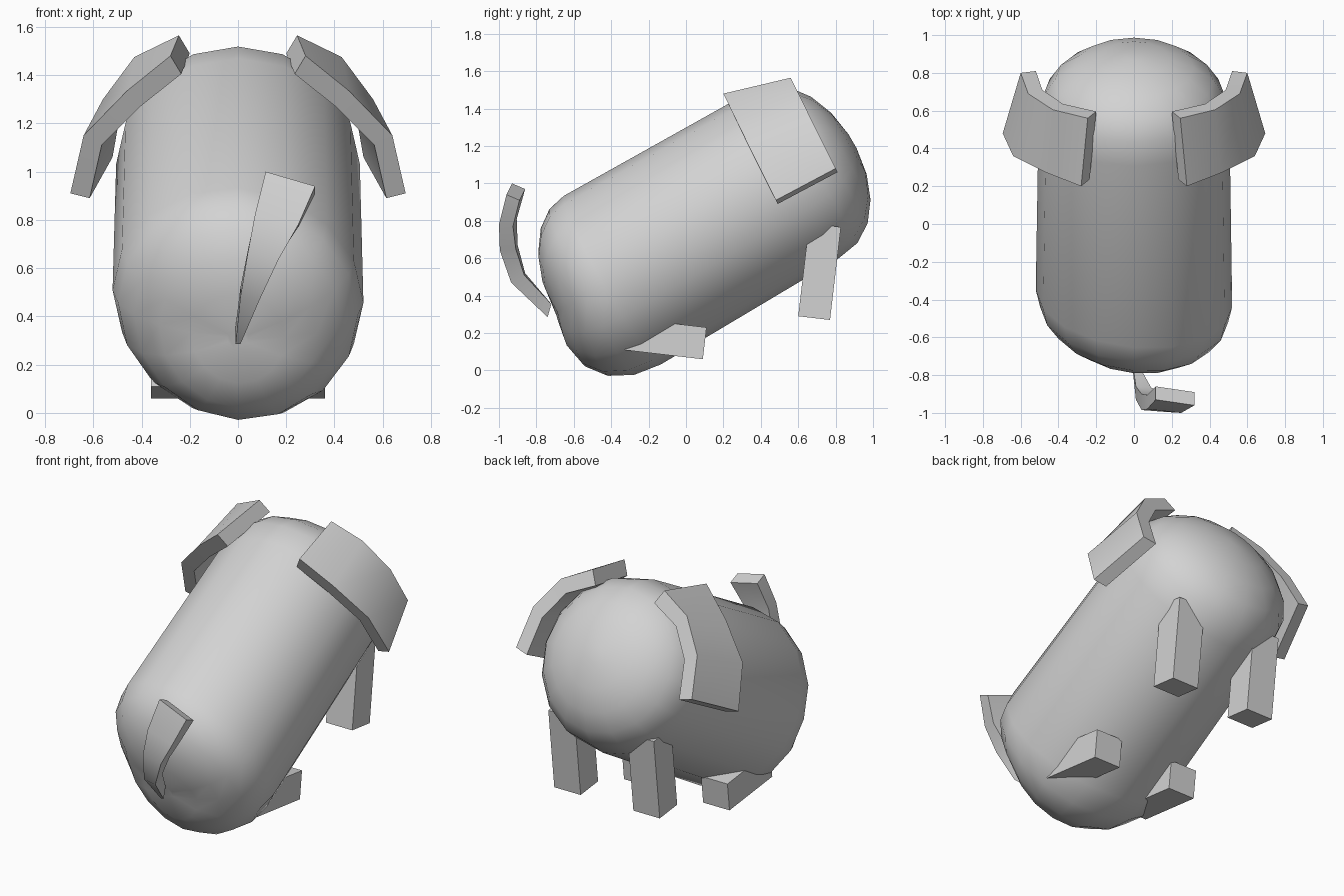
import bpy, bmesh, math
from mathutils import Vector

cube = bpy.data.objects.get("Cube")
if cube:
    bpy.data.objects.remove(cube)

grey = bpy.data.materials.new("plain_grey")
grey.use_nodes = True
color = (0.65, 0.65, 0.65, 1)
grey.diffuse_color = color
grey.node_tree.nodes["Principled BSDF"].inputs["Base Color"].default_value = color

TILT = math.radians(30)
AXIS = Vector((0, math.cos(TILT), math.sin(TILT)))
UP = Vector((0, -math.sin(TILT), math.cos(TILT)))
SIDE = Vector((1, 0, 0))


def finish(name, bm, angle):
    bmesh.ops.recalc_face_normals(bm, faces=bm.faces)
    mesh = bpy.data.meshes.new(name)
    bm.to_mesh(mesh)
    bm.free()
    mesh.materials.append(grey)
    obj = bpy.data.objects.new(name, mesh)
    bpy.context.collection.objects.link(obj)
    bpy.ops.object.select_all(action='DESELECT')
    obj.select_set(True)
    bpy.context.view_layer.objects.active = obj
    bpy.ops.object.shade_smooth_by_angle(angle=math.radians(angle))


def loft(name, rings, angle=35):
    """Skin a row of equal closed rings and cap both ends."""
    bm = bmesh.new()
    rows = [[bm.verts.new(p) for p in ring] for ring in rings]
    n = len(rows[0])
    for a, b in zip(rows, rows[1:]):
        for i in range(n):
            j = (i + 1) % n
            bm.faces.new((a[i], a[j], b[j], b[i]))
    bm.faces.new(rows[0])
    bm.faces.new(rows[-1])
    finish(name, bm, angle)


# Body: tilted barrel with rounded ends
# profile rows: distance along axis, radius, sideways skew, bulge under the rear
STEPS, SIDES = 6, 16
angles = [math.radians(5 + 85 * k / (STEPS - 1)) for k in range(STEPS)]
profile = [(-0.10 - 0.345 * math.cos(t), 0.52 * math.sin(t), 0.1, 0.09 * math.sin(2 * t))
           for t in angles]
profile += [(1.0 + 0.385 * max(0, math.cos(t)) ** 0.85, 0.505 * math.sin(t), 0, 0)
            for t in reversed(angles)]
body = []
for d, r, skew, bulge in profile:
    ring = []
    for i in range(SIDES):
        a = math.tau * i / SIDES
        x, h = r * math.cos(a), r * math.sin(a)
        along = d - skew * x - bulge * max(0, -math.sin(a))
        ring.append(SIDE * x + AXIS * along + UP * (0.615 + h))
    body.append(ring)
loft("body", body, 60)

# Ears: bent slabs, given as rear and front outer edges
ear_rear = [(.28, .20, 1.48), (.46, .27, 1.335), (.64, .36, 1.15), (.695, .48, .91)]
ear_front = [(.245, .56, 1.565), (.43, .605, 1.475), (.56, .69, 1.30), (.60, .80, 1.08)]
ear_depth = [(-.045, .036, -.075), (-.055, .03, -.065), (-.075, .019, -.04), (-.08, .01, -.02)]
for name, s in (("left_ear", 1), ("right_ear", -1)):
    rings = []
    for rear, front, depth in zip(ear_rear, ear_front, ear_depth):
        rear, front, depth = Vector(rear), Vector(front), Vector(depth)
        ring = [rear, front, front + depth, rear + depth]
        rings.append([Vector((p.x * s, p.y, p.z)) for p in ring])
    loft(name, rings)


# Legs: square posts whose inner ends sink into the body
def leg(name, s, corner_a, corner_b, length):
    a, b = Vector((0, *corner_a)), Vector((0, *corner_b))
    inward = (b - a).cross(SIDE).normalized() * length
    foot = [a + SIDE * .18 * s, a + SIDE * .36 * s, b + SIDE * .36 * s, b + SIDE * .18 * s]
    loft(name, [foot, [p + inward for p in foot]])


for label, s in (("left", 1), ("right", -1)):
    leg(label + "_upper_leg", s, (.77, .27), (.60, .29), .5)
    leg(label + "_lower_leg", s, (.11, .23), (.09, .06), .42)

# Tail: curved strip tapering to a point at the body
# each row: left x, right x, y, z, drop of right edge, inner offset in y and z
tail = [(.115, .32, -.93, 1.0, .06, .07, -.03),
        (.07, .25, -.98, .82, .04, .075, -.01),
        (.04, .17, -.985, .66, .02, .085, .01),
        (.01, .09, -.93, .48, .01, .07, .04),
        (-.01, .01, -.74, .285, 0, .02, .07)]
rings = []
for xl, xr, y, z, drop, iy, iz in tail:
    left, right = Vector((xl, y, z)), Vector((xr, y - drop / 2, z - drop))
    inner = Vector((0, iy, iz))
    rings.append([left, right, right + inner, left + inner])
loft("tail", rings)
